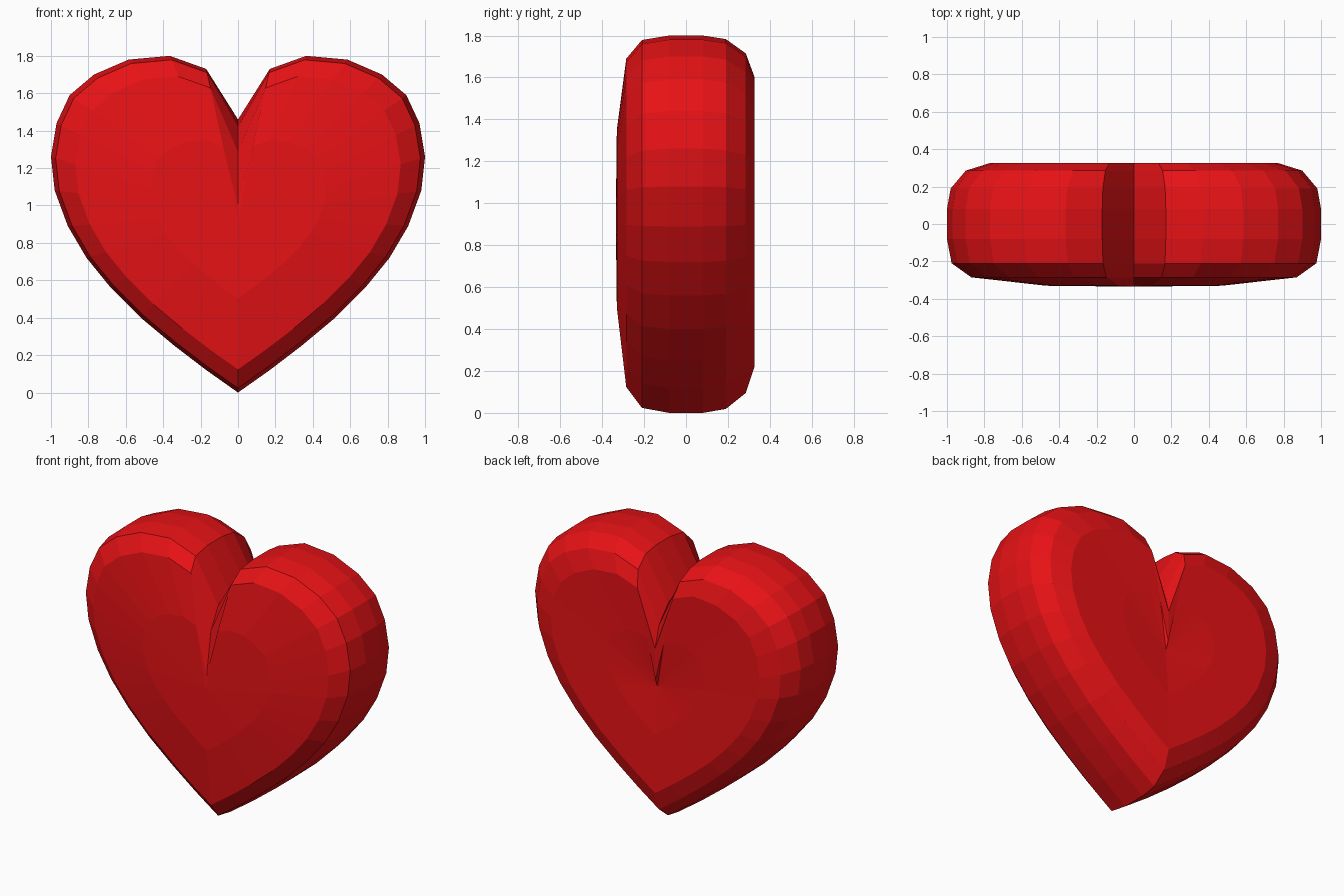
import bpy, bmesh

if "Cube" in bpy.data.objects:
    bpy.data.objects.remove(bpy.data.objects["Cube"])

# right half of the heart outline (x, z), from cleft to tip
half = [(0, 1.46), (.17, 1.73), (.365, 1.80), (.585, 1.78), (.77, 1.70),
        (.90, 1.59), (.97, 1.44), (1.0, 1.26), (.98, 1.08), (.91, .89),
        (.81, .72), (.68, .56), (.52, .40), (.34, .25), (.17, .12), (0, 0)]
outline = half + [(-x, z) for x, z in half[-2:0:-1]]
mid_z = .95

# rings from front to back: (y, scale about the middle)
rings = [(-.33, .47), (-.285, .87), (-.21, .975), (-.08, 1), (.08, 1),
         (.19, .98), (.285, .90), (.326, .77), (.322, .36)]


def ring(bm, y, s):
    verts = []
    for i, (x, z) in enumerate(outline):
        k = s ** 3 if i == 0 else s      # the cleft runs deeper on the faces
        verts.append(bm.verts.new((x * s, y, mid_z + (z - mid_z) * k)))
    return verts


bm = bmesh.new()
loops = [ring(bm, y, s) for y, s in rings]
n = len(outline)
for a, b in zip(loops, loops[1:]):
    for i in range(n):
        j = (i + 1) % n
        bm.faces.new((a[i], a[j], b[j], b[i]))

# close the front dome and the slightly dished back
for loop, y in ((loops[0], -.335), (loops[-1], .30)):
    c = bm.verts.new((0, y, mid_z - .03))
    for i in range(n):
        bm.faces.new((c, loop[i], loop[(i + 1) % n]))
bmesh.ops.recalc_face_normals(bm, faces=bm.faces)

mesh = bpy.data.meshes.new("heart")
bm.to_mesh(mesh)
bm.free()
heart = bpy.data.objects.new("heart", mesh)
bpy.context.collection.objects.link(heart)

# red finish
red = bpy.data.materials.new("red")
red.diffuse_color = (.8, .006, .008, 1)
red.use_nodes = True
red.node_tree.nodes["Principled BSDF"].inputs["Base Color"].default_value = red.diffuse_color
mesh.materials.append(red)
